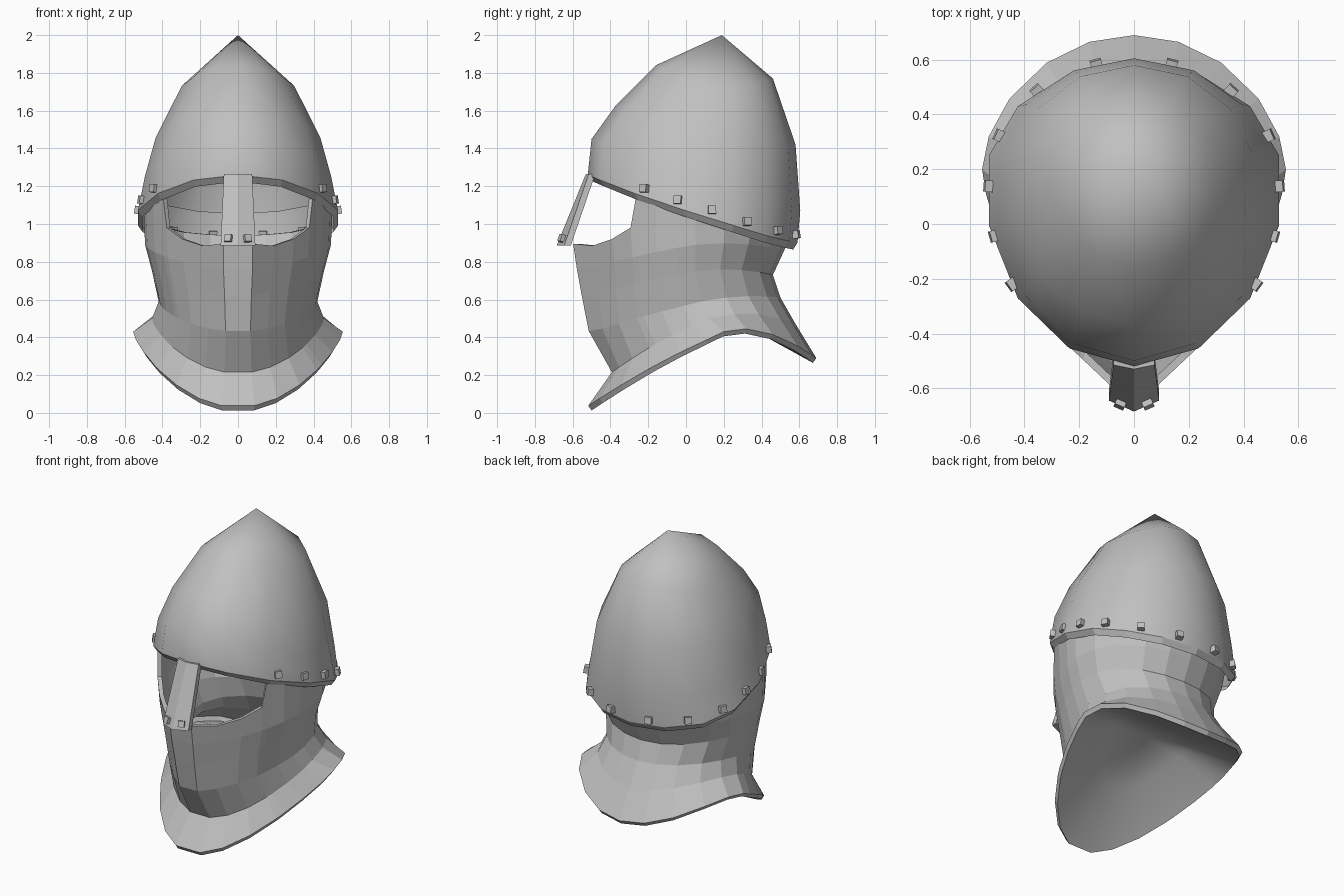
import bpy, bmesh
from math import sin, cos, radians
from mathutils import Vector

old = bpy.data.objects.get("Cube")
if old:
    bpy.data.objects.remove(old)

steel = bpy.data.materials.new("grey steel")
steel.use_nodes = True
grey = (0.53, 0.53, 0.53, 1)
steel.diffuse_color = grey
steel.node_tree.nodes["Principled BSDF"].inputs["Base Color"].default_value = grey


def finish(name, bm):
    mesh = bpy.data.meshes.new(name)
    bm.to_mesh(mesh)
    bm.free()
    mesh.materials.append(steel)
    obj = bpy.data.objects.new(name, mesh)
    bpy.context.collection.objects.link(obj)
    return obj


def ring_point(ring, deg, front_power=1.0, back_power=0.93, nose=0.0):
    """Point on an oval ring; angle 0 is the front, 90 is the model's left."""
    y_front, y_back, y_mid, width, z_front, z_side, z_back = ring
    c = cos(radians(deg))
    if c > 0:
        y = y_mid + (y_front - y_mid) * c ** front_power - nose * c ** 20
    else:
        y = y_mid + (y_back - y_mid) * (-c) ** back_power
    z = z_side + c * (z_front - z_back) / 2 + c * c * ((z_front + z_back) / 2 - z_side)
    return Vector((width * sin(radians(deg)), y, z))


def shrink(points, factor, drop, y_mid=0.08):
    return [Vector((p.x * factor, y_mid + (p.y - y_mid) * factor, p.z - drop)) for p in points]


def loft(bm, rings, smooth):
    """Join rings in order; smooth tells which bands are smooth shaded."""
    rows = [[bm.verts.new(p) for p in r] for r in rings]
    for k, (a, b) in enumerate(zip(rows, rows[1:])):
        n = max(len(a), len(b))
        for i in range(n):
            j = (i + 1) % n
            if len(a) == 1:
                quad = (a[0], b[i], b[j])
            elif len(b) == 1:
                quad = (a[i], b[0], a[j])
            else:
                quad = (a[i], b[i], b[j], a[j])
            bm.faces.new(quad).smooth = smooth(k)


# Pointed dome: front y, back y, middle y, half width, front z, side z, back z
dome_rings = [
    (-0.16, 0.46, 0.17, 0.305, 1.84, 1.72, 1.77),
    (-0.37, 0.58, 0.14, 0.447, 1.63, 1.43, 1.42),
    (-0.50, 0.605, 0.13, 0.505, 1.45, 1.21, 1.07),
    (-0.52, 0.59, 0.14, 0.543, 1.26, 1.03, 0.90),
]
SIDES = 14
shell = [[ring_point(r, 360 * i / SIDES) for i in range(SIDES)] for r in dome_rings]
apex = Vector((0, 0.19, 2.0))
bm = bmesh.new()
loft(bm, [[apex]] + shell + [shrink(shell[-1], 0.955, 0.035)], lambda k: k < 4)
finish("dome", bm)

# Inner face of the dome
bm = bmesh.new()
inner = [shrink(r, 0.95, 0.015) for r in reversed(shell[:3])]
loft(bm, inner + [[apex - Vector((0, 0, 0.08))]], lambda k: True)
finish("dome_lining", bm)

# Neck guard with an eye opening and a flared hem
half = [9, 22, 36, 49, 53, 64, 77, 90, 107, 125, 145, 163]
angles = half + [180] + [360 - a for a in reversed(half)]
eye_edge = {9: 0.895, 22: 0.885, 36: 0.92, 49: 0.98, 53: 1.17}
# Each ring is followed by its front power, back power and nose depth
guard_rings = [
    ((-0.52, 0.55, 0.05, 0.50, 1, 1, 1), 1.2, 0.93, 0.11),
    ((-0.50, 0.52, 0.05, 0.492, 0.76, 0.89, 0.86), 1.2, 0.93, 0.11),
    ((-0.49, 0.46, 0.05, 0.455, 0.62, 0.75, 0.73), 1.2, 0.93, 0.09),
    ((-0.48, 0.50, 0.08, 0.42, 0.43, 0.59, 0.61), 1.2, 0.93, 0.055),
    ((-0.40, 0.58, 0.12, 0.455, 0.21, 0.50, 0.47), 1.2, 1.0, 0),
    ((-0.53, 0.69, 0.20, 0.555, 0.03, 0.43, 0.29), 1.4, 1.15, 0),
]
guard = [[ring_point(r, a, *shape) for a in angles] for r, *shape in guard_rings]
for a, p in zip(angles, guard[0]):
    p.z = eye_edge.get(min(a, 360 - a), ring_point(dome_rings[-1], a).z + 0.04)
hem = shrink(guard[-1], 0.97, 0.025)
bm = bmesh.new()
loft(bm, [shrink(guard[0], 0.95, 0.0)] + guard + [hem], lambda k: False)
finish("neck_guard", bm)

# Hollow underside inside the hem
centre = Vector((0, 0.1, 0.52))
middle = [p.lerp(centre, 0.5) + Vector((0, 0, 0.03)) for p in hem]
bm = bmesh.new()
loft(bm, [hem, middle, [centre]], lambda k: True)
finish("neck_guard_underside", bm)

# Nose guard: a bar with a shallow ridge, widening downwards
bm = bmesh.new()
ends = []
for z, w, ridge, edge in ((1.265, 0.075, -0.53, -0.515), (0.885, 0.092, -0.685, -0.645)):
    section = [(-w, edge), (0, ridge), (w, edge), (w, edge + 0.035), (-w, edge + 0.035)]
    ends.append([bm.verts.new((x, y, z)) for x, y in section])
for i in range(5):
    j = (i + 1) % 5
    bm.faces.new((ends[0][i], ends[1][i], ends[1][j], ends[0][j]))
for end in ends:
    bm.faces.new(end)
bmesh.ops.recalc_face_normals(bm, faces=bm.faces)
finish("nose_guard", bm)


# Square rivets along the rim and at the tip of the nose guard
def rivet(name, place, normal, size):
    bm = bmesh.new()
    bmesh.ops.create_cube(bm, size=size)
    obj = finish(name, bm)
    obj.location = place
    obj.rotation_euler = normal.to_track_quat('Z', 'Y').to_euler()


for side, label in ((1, "left"), (-1, "right")):
    for n, a in enumerate((57, 74, 90, 112, 138, 165)):
        low, high = ring_point(dome_rings[3], a), ring_point(dome_rings[2], a)
        p = low.lerp(high, 0.24)
        p.x *= 0.985 * side
        out = Vector((p.x, p.y - 0.1, 0.08))
        rivet(f"{label}_rim_rivet_{n + 1}", p, out, 0.042)
    rivet(f"{label}_nose_rivet", Vector((0.048 * side, -0.652, 0.922)),
          Vector((0.4 * side, -0.9, 0.35)), 0.038)
